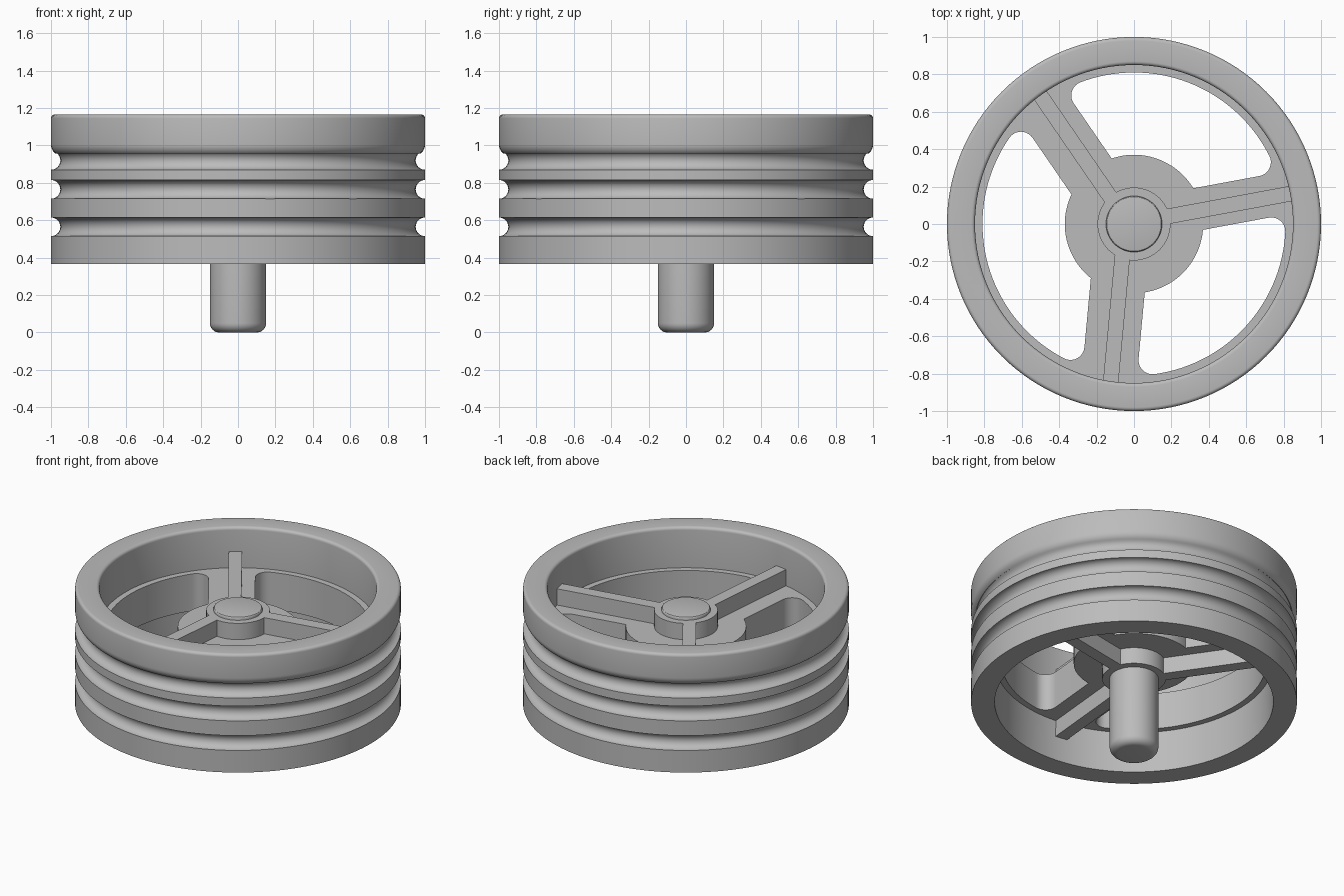
import bpy, bmesh
from math import sin, cos, asin, sqrt, pi, radians
from mathutils import Matrix, Vector

cube = bpy.data.objects.get("Cube")
if cube:
    bpy.data.objects.remove(cube)

grey = bpy.data.materials.new("light grey")
grey.use_nodes = True
grey.diffuse_color = (0.5, 0.5, 0.5, 1)
grey.node_tree.nodes["Principled BSDF"].inputs["Base Color"].default_value = (0.5, 0.5, 0.5, 1)

MID = 0.765          # mid-plane height of rim, web and ribs
RIM_HALF, WEB_HALF, RIB_HALF = 0.4, 0.125, 0.235
HUB_R, OPEN_R, INNER_R = 0.37, 0.81, 0.85


def arc(cx, cy, r, a0, a1, n=10):
    """Points on an arc, angles in radians."""
    return [(cx + r * cos(a0 + (a1 - a0) * i / n),
             cy + r * sin(a0 + (a1 - a0) * i / n)) for i in range(n + 1)]


def finish(obj):
    obj.data.materials.clear()
    obj.data.materials.append(grey)
    bpy.ops.object.select_all(action='DESELECT')
    obj.select_set(True)
    bpy.context.view_layer.objects.active = obj
    bpy.ops.object.shade_smooth_by_angle(angle=radians(30))


def add_mesh(name, bm):
    bmesh.ops.recalc_face_normals(bm, faces=bm.faces[:])
    mesh = bpy.data.meshes.new(name)
    bm.to_mesh(mesh)
    bm.free()
    obj = bpy.data.objects.new(name, mesh)
    bpy.context.collection.objects.link(obj)
    finish(obj)


def lathe(name, profile, closed=False, steps=128):
    """Revolve a (radius, height) profile about z."""
    bm = bmesh.new()
    verts = [bm.verts.new((r, 0, z)) for r, z in profile]
    pairs = list(zip(verts, verts[1:]))
    if closed:
        pairs.append((verts[-1], verts[0]))
    edges = [bm.edges.new(p) for p in pairs]
    bmesh.ops.spin(bm, geom=verts + edges, cent=(0, 0, 0), axis=(0, 0, 1),
                   angle=2 * pi, steps=steps)
    bmesh.ops.remove_doubles(bm, verts=bm.verts[:], dist=1e-5)
    add_mesh(name, bm)


# Grooved rim
low, high = MID - RIM_HALF, MID + RIM_HALF
rim = [(0.855, low), (1, low)]
for z in (0.565, MID):
    rim += arc(1, z, 0.05, -pi / 2, -3 * pi / 2, 14)
rim += arc(1, 0.92, 0.05, -pi / 2, -1.3 * pi, 12)
rim += arc(0.94, 1.005, 0.06, -0.3 * pi, 0, 6)
rim += arc(0.98, high - 0.02, 0.02, 0, pi / 2, 5)
rim += arc(INNER_R + 0.02, high - 0.02, 0.02, pi / 2, pi, 5)
rim += [(INNER_R, MID + WEB_HALF), (INNER_R, MID - WEB_HALF)]
lathe("rim", rim, closed=True)

# Spokes: angle, right edge offset, left edge offset, rib offset
spokes = [(radians(10.5), -0.098, 0.13, 0.007),
          (radians(124.5), -0.10, 0.186, 0.023),
          (radians(264.7), -0.203, 0.091, -0.046)]


def opening(a, left, b, right, f=0.075):
    """Outline of the hole between two spokes, rounded at the rim."""
    def corner(ang, off):
        t = ang + asin(off / (OPEN_R - f))
        return t, (OPEN_R - f) * cos(t), (OPEN_R - f) * sin(t)
    ta, ax, ay = corner(a, left + f)
    tb, bx, by = corner(b, right - f)
    return (arc(ax, ay, f, a - pi / 2, ta)
            + arc(0, 0, OPEN_R, ta, tb, 40)[1:-1]
            + arc(bx, by, f, tb, b + pi / 2)
            + arc(0, 0, HUB_R, b + asin(right / HUB_R), a + asin(left / HUB_R), 24))


# Web plate with three openings
curve = bpy.data.curves.new("web_plate", 'CURVE')
curve.dimensions, curve.fill_mode, curve.extrude = '2D', 'BOTH', WEB_HALF
outlines = [arc(0, 0, INNER_R + 0.01, 0, 2 * pi, 128)[:-1]]
for i, (a, _, left, _) in enumerate(spokes):
    b, right, _, _ = spokes[(i + 1) % 3]
    outlines.append(opening(a, left, b + (2 * pi if b < a else 0), right))
for points in outlines:
    spline = curve.splines.new('POLY')
    spline.points.add(len(points) - 1)
    for p, (x, y) in zip(spline.points, points):
        p.co = (x, y, 0, 1)
    spline.use_cyclic_u = True
web = bpy.data.objects.new("web_plate", curve)
web.location.z = MID
bpy.context.collection.objects.link(web)
bpy.ops.object.select_all(action='DESELECT')
web.select_set(True)
bpy.context.view_layer.objects.active = web
bpy.ops.object.convert(target='MESH')
finish(bpy.context.view_layer.objects.active)

# Stiffening ribs through the web
for i, (ang, _, _, off) in enumerate(spokes):
    bm = bmesh.new()
    start, end = 0.16, sqrt(INNER_R ** 2 - off ** 2) + 0.005
    place = (Matrix.Rotation(ang, 4, 'Z')
             @ Matrix.Translation(Vector(((start + end) / 2, off, MID)))
             @ Matrix.Diagonal((end - start, 0.082, 2 * RIB_HALF, 1)))
    bmesh.ops.create_cube(bm, size=1, matrix=place)
    add_mesh(f"rib_{i + 1}", bm)

# Hub boss
lathe("hub_boss", [(0, MID - RIB_HALF), (0.195, MID - RIB_HALF),
                   (0.195, MID + RIB_HALF), (0, MID + RIB_HALF)], steps=64)

# Axle with rounded lower end
lathe("axle", [(0, 0)] + arc(0.1, 0.05, 0.05, -pi / 2, 0, 8)
      + arc(0.14, 1.01, 0.01, 0, pi / 2, 3) + [(0, 1.02)], steps=64)
